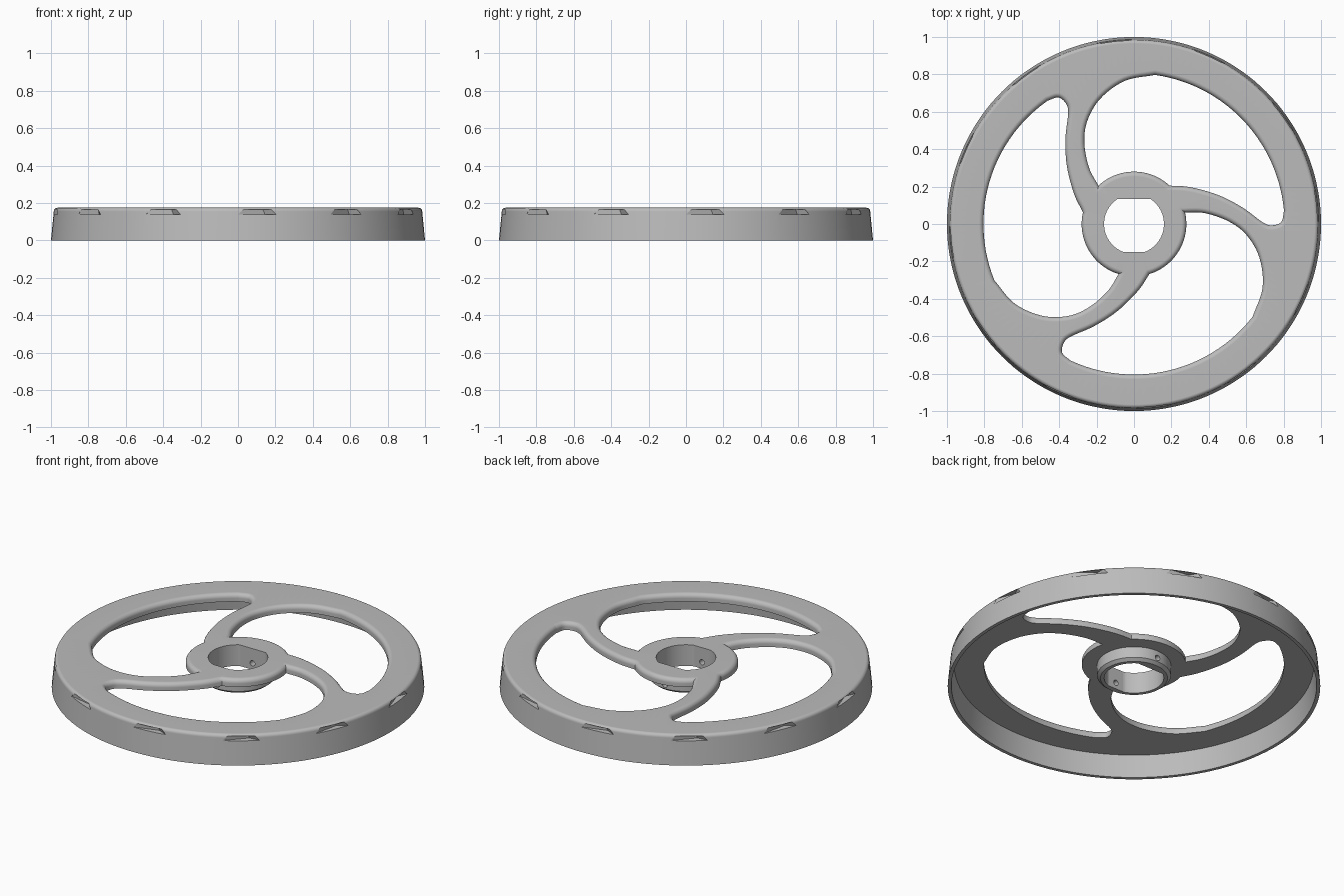
import bpy, bmesh
from math import sin, cos, pi, radians
from mathutils import Vector, Matrix

if "Cube" in bpy.data.objects:
    bpy.data.objects.remove(bpy.data.objects["Cube"])

TOP, UNDER, HUB_BASE = 0.175, 0.13, 0.05
FILLET = 0.025
HUB_R, RIM_R, BORE_R = 0.28, 0.805, 0.16

grey = bpy.data.materials.new("light_grey")
grey.use_nodes = True
grey.diffuse_color = (0.5, 0.5, 0.5, 1)
grey.node_tree.nodes["Principled BSDF"].inputs["Base Color"].default_value = (0.5, 0.5, 0.5, 1)


def make_object(name, bm):
    bmesh.ops.recalc_face_normals(bm, faces=bm.faces)
    mesh = bpy.data.meshes.new(name)
    bm.to_mesh(mesh)
    bm.free()
    obj = bpy.data.objects.new(name, mesh)
    bpy.context.collection.objects.link(obj)
    mesh.materials.append(grey)
    return obj


def arc(radius, start, end, steps):
    angles = [radians(start + (end - start) * i / steps) for i in range(steps + 1)]
    return [Vector((radius * cos(a), radius * sin(a))) for a in angles]


def smooth_path(points, steps=6):
    """Catmull-Rom curve through the points."""
    p = [Vector(q) for q in points]
    p = [2 * p[0] - p[1]] + p + [2 * p[-1] - p[-2]]
    path = []
    for a, b, c, d in zip(p, p[1:], p[2:], p[3:]):
        for i in range(steps):
            t = i / steps
            path.append(b + 0.5 * t * (c - a + t * (2 * a - 5 * b + 4 * c - d
                                                    + t * (3 * (b - c) + d - a))))
    return path + [p[-2]]


def grow(loop, distance):
    """Offset a counter-clockwise loop outwards with mitred corners."""
    result = []
    for i, p in enumerate(loop):
        d1 = (p - loop[i - 1]).normalized()
        d2 = (loop[(i + 1) % len(loop)] - p).normalized()
        n1, n2 = Vector((d1.y, -d1.x)), Vector((d2.y, -d2.x))
        result.append(p + (n1 + n2) * distance / (1 + n1.dot(n2)))
    return result


def loft(bm, layers, turn=0):
    """Closed solid through (loop, height) layers, turned about z."""
    spin = Matrix.Rotation(radians(turn), 3, "Z")
    rings = [[bm.verts.new(spin @ Vector((p.x, p.y, z))) for p in loop] for loop, z in layers]
    for low, high in zip(rings, rings[1:]):
        for i in range(len(low)):
            bm.faces.new((low[i - 1], low[i], high[i], high[i - 1]))
    bm.faces.new(rings[0])
    bm.faces.new(rings[-1])


def cut(target, cutter):
    mod = target.modifiers.new("cut", "BOOLEAN")
    mod.operation, mod.solver, mod.object = "DIFFERENCE", "EXACT", cutter
    bpy.context.view_layer.objects.active = target
    bpy.ops.object.modifier_apply(modifier=mod.name)
    bpy.data.objects.remove(cutter)


# Wheel body: turned profile with hub sleeve, web and thin tapered skirt
edge = [(0.965 + 0.02 * cos(a), 0.155 + 0.02 * sin(a)) for a in (i * pi / 10 for i in range(6))]
profile = [(0.05, HUB_BASE), (0.18, HUB_BASE), (0.198, 0.065), (0.198, UNDER),
           (0.965, UNDER), (0.98, 0), (1, 0)] + edge + [(0.05, TOP)]
bm = bmesh.new()
verts = [bm.verts.new((r, 0, z)) for r, z in profile]
edges = [bm.edges.new((verts[i - 1], verts[i])) for i in range(len(verts))]
bmesh.ops.spin(bm, geom=verts + edges, axis=(0, 0, 1), cent=(0, 0, 0),
               angle=2 * pi, steps=144, use_duplicate=False)
bmesh.ops.remove_doubles(bm, verts=bm.verts, dist=0.0001)
wheel = make_object("spoked_wheel", bm)

# Three curved openings that leave the swept spokes, rounded at the top edge
spoke_side = smooth_path([(0.19, 0.205), (0.3, 0.197), (0.45, 0.155), (0.58, 0.088), (0.69, 0.008),
                          (0.74, -0.007), (0.788, 0.012), arc(RIM_R, 5, 5, 1)[0]])
far_side = smooth_path([arc(RIM_R, 82, 82, 1)[0], (-0.05, 0.765), (-0.18, 0.67), (-0.25, 0.55),
                        (-0.265, 0.43), (-0.24, 0.3), (-0.19, 0.205)])
opening = spoke_side + arc(RIM_R, 5, 82, 26)[1:-1] + far_side + arc(HUB_R, 133, 47, 20)[1:-1]
layers = [(opening, -0.1)]
for i in range(6):
    a = i * pi / 10
    layers.append((grow(opening, FILLET * (1 - cos(a))), TOP - FILLET + FILLET * sin(a)))
layers.append((layers[-1][0], TOP + 0.1))
bm = bmesh.new()
for k in range(3):
    loft(bm, layers, 120 * k)
cut(wheel, make_object("opening_cutter", bm))

# Bore with two flats
bore = [Vector((p.x, max(-0.15, min(0.135, p.y)))) for p in arc(BORE_R, 0, 360, 96)[:-1]]
bm = bmesh.new()
loft(bm, [(bore, -0.1), (bore, TOP + 0.1)])
bmesh.ops.dissolve_limit(bm, angle_limit=0.001, verts=bm.verts, edges=bm.edges)
cut(wheel, make_object("bore_cutter", bm))

# Cross hole through the hub sleeve
bm = bmesh.new()
bmesh.ops.create_cone(bm, cap_ends=True, segments=20, radius1=0.016, radius2=0.016, depth=0.5,
                      matrix=Matrix.Translation((0, 0, 0.088)) @ Matrix.Rotation(pi / 2, 4, "X"))
cut(wheel, make_object("cross_hole_cutter", bm))

# Twelve slanted notches below the outer edge
notch = [(0.98, -0.1), (1.05, -0.1), (1.05, 0.1), (0.98, 0.1), (0.95, 0.045)]
bm = bmesh.new()
for k in range(12):
    loft(bm, [([Vector((r, t * s)) for r, t in notch], z) for s, z in ((1, 0.14), (0.75, 0.166))],
         6 + 30 * k)
cut(wheel, make_object("notch_cutter", bm))

# Smooth shading with crisp edges and flat broad faces
bpy.ops.object.select_all(action="DESELECT")
wheel.select_set(True)
bpy.context.view_layer.objects.active = wheel
bpy.ops.object.shade_smooth_by_angle(angle=radians(30))
weighted = wheel.modifiers.new("weighted_normals", "WEIGHTED_NORMAL")
weighted.keep_sharp = True
